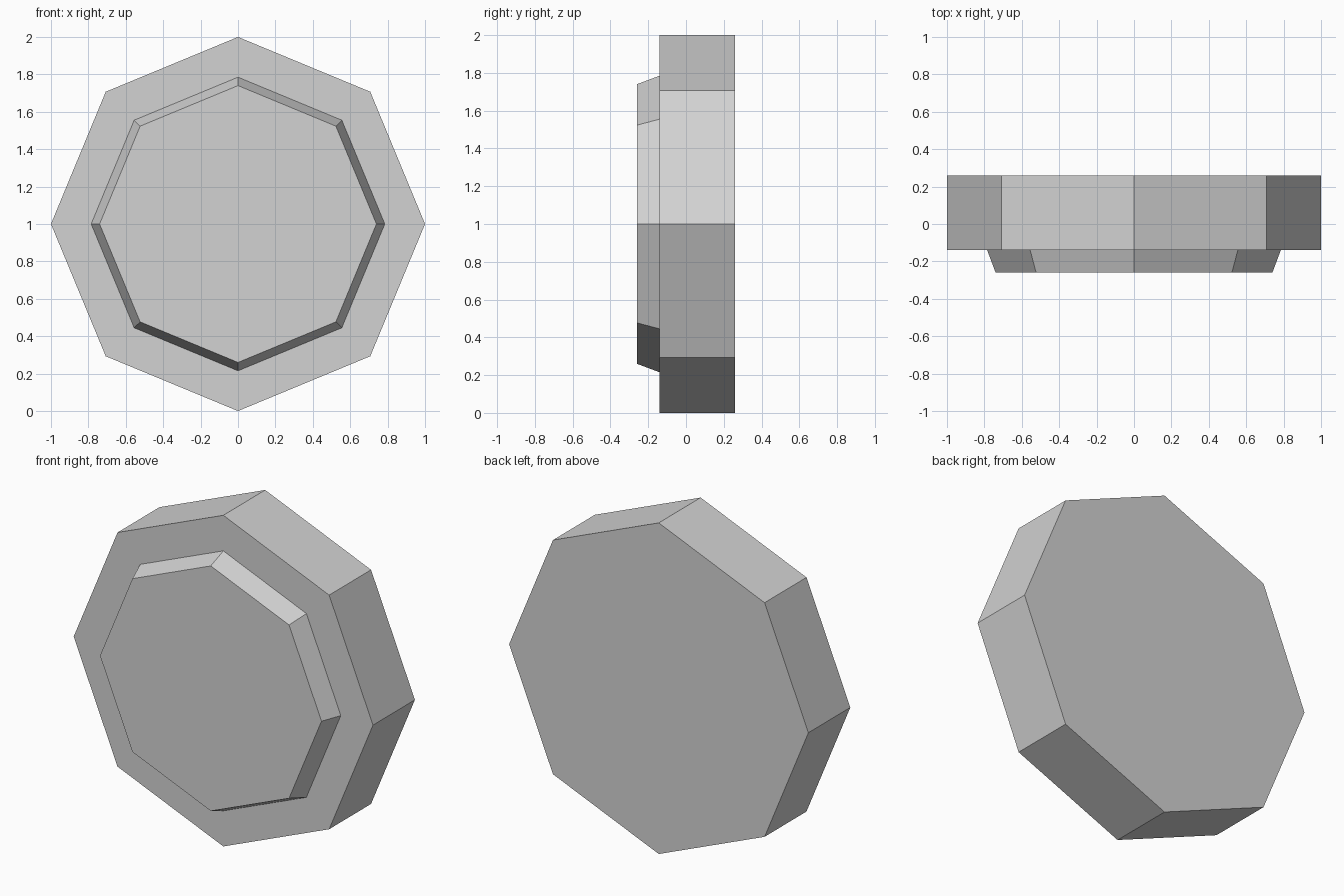
import bpy
import math

cube = bpy.data.objects.get("Cube")
if cube:
    bpy.data.objects.remove(cube, do_unlink=True)

SIDES = 8

# Single plain colour
grey = bpy.data.materials.new("light_grey")
grey.use_nodes = True
colour = (0.65, 0.65, 0.65, 1.0)
grey.diffuse_color = colour
grey.node_tree.nodes["Principled BSDF"].inputs["Base Color"].default_value = colour


def octagon_slab(name, front_y, back_y, front_radius, back_radius):
    """Flat-shaded octagonal slab along y, with a corner pointing straight up."""
    bpy.ops.mesh.primitive_cone_add(
        vertices=SIDES, radius1=front_radius, radius2=back_radius,
        depth=back_y - front_y, end_fill_type='NGON',
        location=(0, (front_y + back_y) / 2, 1),
        rotation=(-math.pi / 2, 0, 0))
    slab = bpy.context.object
    slab.name = name
    slab.data.materials.append(grey)
    return slab


# Thick octagonal body
octagon_slab("body", -0.14, 0.26, 1.0, 1.0)

# Raised front plate with sloping rim
octagon_slab("front_plate", -0.26, -0.14, 0.74, 0.785)
